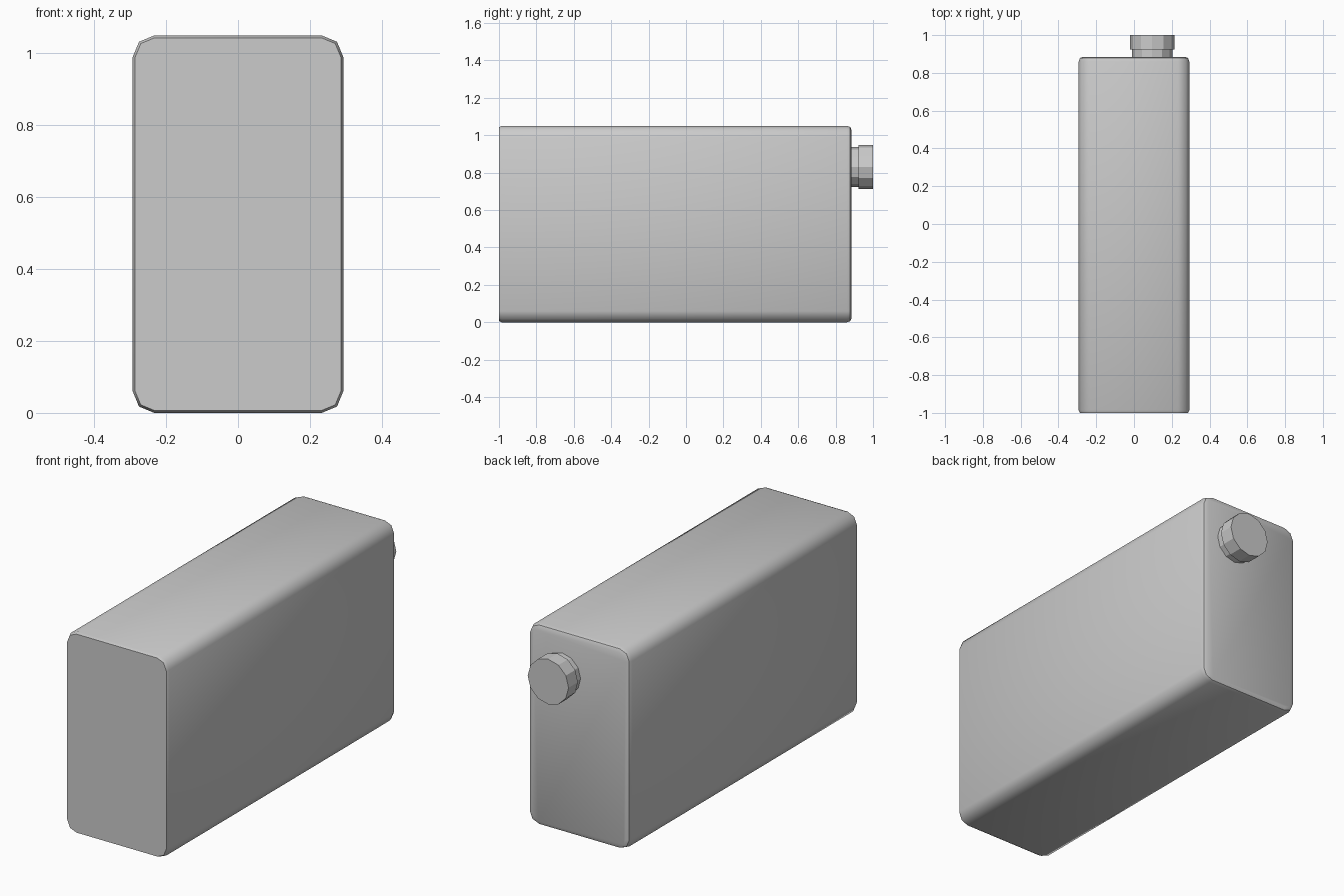
import bpy, bmesh, math

if "Cube" in bpy.data.objects:
    bpy.data.objects.remove(bpy.data.objects["Cube"])

W, H, R = 0.293, 1.05, 0.06  # body half width, height, corner radius


def outline(inset):
    """Rounded rectangle in x/z with two segments per corner."""
    pts = []
    r = R - inset
    corners = [(W - R, H - R, 0), (-W + R, H - R, 90), (-W + R, R, 180), (W - R, R, 270)]
    for cx, cz, start in corners:
        for k in range(3):
            a = math.radians(start + 45 * k)
            pts.append((cx + r * math.cos(a), cz + r * math.sin(a)))
    return pts


def smooth(obj, angle):
    bpy.ops.object.select_all(action='DESELECT')
    obj.select_set(True)
    bpy.context.view_layer.objects.active = obj
    bpy.ops.object.shade_smooth_by_angle(angle=math.radians(angle))


# Body: outline lofted along y with softened ends
bm = bmesh.new()
rings = []
for y, inset in [(-1.0, 0.007), (-0.985, 0.0), (0.86, 0.0), (0.878, 0.006), (0.885, 0.022)]:
    rings.append([bm.verts.new((x, y, z)) for x, z in outline(inset)])
for a, b in zip(rings, rings[1:]):
    for i in range(len(a)):
        j = (i + 1) % len(a)
        bm.faces.new((a[i], a[j], b[j], b[i]))
bm.faces.new(rings[0])
bm.faces.new(rings[-1])
bmesh.ops.recalc_face_normals(bm, faces=bm.faces)
mesh = bpy.data.meshes.new("body")
bm.to_mesh(mesh)
bm.free()
body = bpy.data.objects.new("body", mesh)
bpy.context.collection.objects.link(body)
smooth(body, 46)


# Neck and screw cap: twelve-sided cylinders on the back face
def disc(name, radius, y0, y1):
    bpy.ops.mesh.primitive_cylinder_add(
        vertices=12, radius=radius, depth=y1 - y0,
        location=(0.096, (y0 + y1) / 2, 0.831), rotation=(math.pi / 2, 0, 0))
    bpy.context.object.name = name


disc("neck", 0.107, 0.875, 0.93)
disc("cap", 0.118, 0.923, 1.0)
